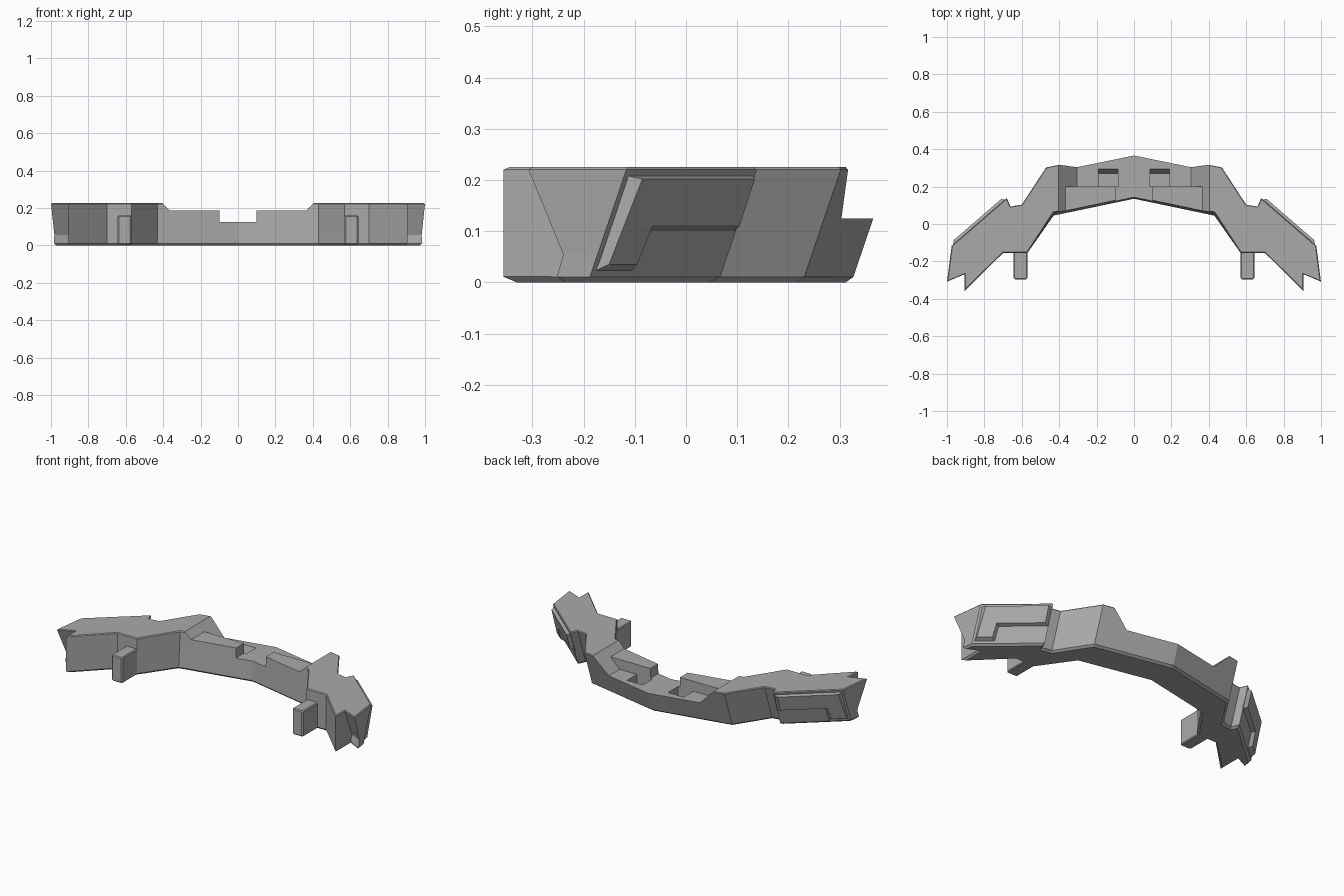
import bpy
import bmesh
from mathutils import Vector

default = bpy.data.objects.get("Cube")
if default:
    bpy.data.objects.remove(default, do_unlink=True)

TOP = 0.225
LEAN = 0.34  # how far the outer walls lean back per unit of height

grey = bpy.data.materials.new("mid grey")
grey.use_nodes = True
grey.diffuse_color = (0.4, 0.4, 0.4, 1)
grey.node_tree.nodes["Principled BSDF"].inputs["Base Color"].default_value = (0.4, 0.4, 0.4, 1)


def loft(name, loops, chamfer_bottom=0, chamfer_top=0):
    """Solid through matching point loops, with optional chamfered rims."""
    bm = bmesh.new()
    rings = [[bm.verts.new(p) for p in loop] for loop in loops]
    n = len(rings[0])
    for a, b in zip(rings, rings[1:]):
        for i in range(n):
            j = (i + 1) % n
            bm.faces.new((a[i], a[j], b[j], b[i]))
    bottom = bm.faces.new(rings[0][::-1])
    top = bm.faces.new(rings[-1])
    bmesh.ops.recalc_face_normals(bm, faces=bm.faces)
    rims = [(list(bottom.edges), chamfer_bottom), (list(top.edges), chamfer_top)]
    for edges, width in rims:
        if width:
            bmesh.ops.bevel(bm, geom=edges, offset=width, segments=1, affect='EDGES')
    bmesh.ops.recalc_face_normals(bm, faces=bm.faces)
    mesh = bpy.data.meshes.new(name)
    bm.to_mesh(mesh)
    bm.free()
    mesh.materials.append(grey)
    obj = bpy.data.objects.new(name, mesh)
    bpy.context.collection.objects.link(obj)
    return obj


def prism_y(name, profile, y0, y1):
    """Solid from an x-z profile, run along y."""
    return loft(name, [[(x, y, z) for x, z in profile] for y in (y0, y1)])


def carve(target, cutter):
    cutter.hide_render = True
    mod = target.modifiers.new("cut", 'BOOLEAN')
    mod.operation = 'DIFFERENCE'
    mod.solver = 'EXACT'
    mod.object = cutter
    bpy.context.view_layer.objects.active = target
    bpy.ops.object.modifier_apply(modifier=mod.name)
    bpy.data.objects.remove(cutter, do_unlink=True)


# Curved body: half outline at the top, by the way each stretch of wall leans
OUTER = [(0, 0.40), (0.47, 0.304), (0.60, 0.105), (0.66, 0.095), (0.68, 0.14), (0.975, -0.115)]
NOTCH = [(1.0, -0.31), (0.905, -0.27)]
FRONT = [(0.905, -0.357), (0.70, -0.155), (0.57, -0.155)]
INNER = [(0.43, 0.06), (0, 0.15)]


def body_loop(z, notch_shift):
    drop = TOP - z
    half = [(x, y - LEAN * drop) for x, y in OUTER]
    tip, root = NOTCH
    half.append((tip[0] - 0.26 * notch_shift, tip[1] + notch_shift))
    half.append((root[0], root[1] + notch_shift))
    half += FRONT
    half += [(x, y - 0.07 * drop) for x, y in INNER]
    mirrored = [(-x, y) for x, y in half[-2:0:-1]]
    return [(x, y, z) for x, y in half + mirrored]


body = loft("bumper_body",
            [body_loop(0, 0.055), body_loop(0.055, 0.07), body_loop(TOP, 0)],
            chamfer_bottom=0.011, chamfer_top=0.005)


# Lowered middle: a deep bay behind, shallow ledges in front, and a centre gap
def trapezoid(floor):
    low, high = 0.305 + (floor - 0.125), 0.48 - 0.0
    return [(-low, floor), (low, floor), (high, floor + high - low), (-high, floor + high - low)]


carve(body, prism_y("bay_cutter", trapezoid(0.125), 0.2, 0.6))
carve(body, prism_y("ledge_cutter", trapezoid(0.185), -0.1, 0.21))
gap = [(-0.1, 0.125), (0.1, 0.125), (0.1, 0.4), (-0.1, 0.4)]
carve(body, prism_y("gap_cutter", gap, -0.1, 0.25))

# Pockets in the bay floor, with a leaning back wall
for side in (-1, 1):
    x0, x1 = side * 0.085, side * 0.19
    loops = [[(x0, 0.2, z), (x1, 0.2, z), (x1, back, z), (x0, back, z)]
             for z, back in ((0.06, 0.27), (0.16, 0.307))]
    carve(body, loft("pocket_cutter", loops))

# Raised L-shaped panels on the outer faces, with sloped sides
PANEL_BASE = [(-0.115, 0.208), (0.132, 0.208), (0.098, 0.10),
              (-0.075, 0.10), (-0.105, 0.02), (-0.178, 0.02)]
PANEL_FACE = [(-0.10, 0.207), (0.12, 0.207), (0.09, 0.115),
              (-0.08, 0.115), (-0.11, 0.04), (-0.165, 0.04)]
start, end = Vector((*OUTER[4], TOP)), Vector((*OUTER[5], TOP))
run = end - start
normal = Vector((0, LEAN, 1)).cross(run).normalized()
if normal.x < 0:
    normal.negate()


def on_wall(y, z, lift, side):
    along = (start.y - LEAN * (TOP - z) - y) / -run.y
    p = Vector((start.x + run.x * along, y, z)) + normal * lift
    return (side * p.x, p.y, p.z)


for side, label in ((-1, "right"), (1, "left")):
    loft(label + "_panel", [[on_wall(y, z, -0.004, side) for y, z in PANEL_BASE],
                            [on_wall(y, z, 0.02, side) for y, z in PANEL_FACE]])

    # Mounting lugs reaching forward from the inner corners
    xs, c = (0.57, 0.643), 0.008
    front = -0.297
    lug = [(xs[0], -0.14), (xs[0], front + c), (xs[0] + c, front),
           (xs[1] - c, front), (xs[1], front + c), (xs[1], -0.14)]
    loft(label + "_mounting_lug", [[(side * x, y, z) for x, y in lug] for z in (0.004, 0.16)],
         chamfer_bottom=0.005, chamfer_top=0.005)
